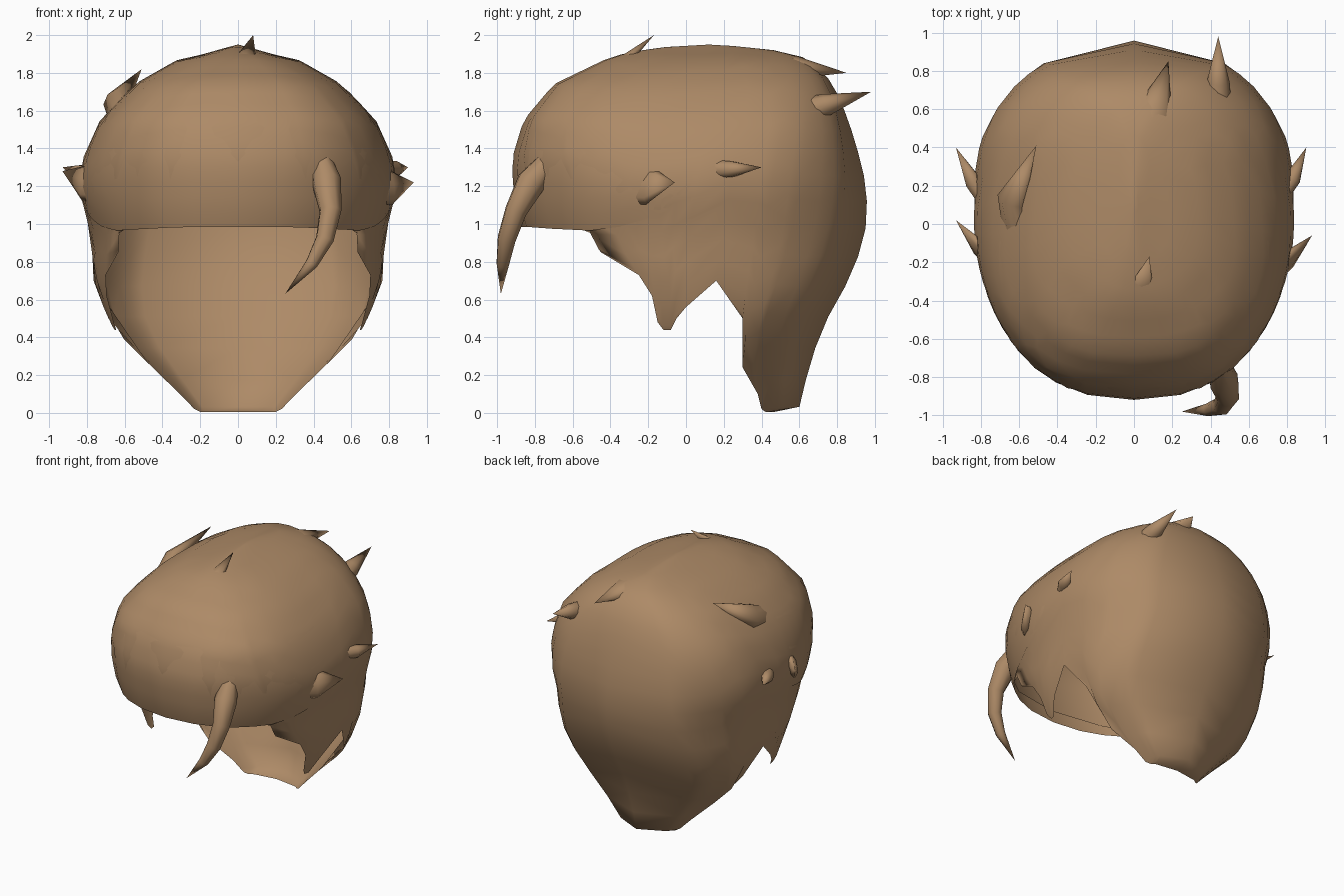
import bpy, bmesh
from math import sin, cos, asin, pi, copysign
from mathutils import Vector

cube = bpy.data.objects.get("Cube")
if cube:
    bpy.data.objects.remove(cube)

brown = bpy.data.materials.new("hair_brown")
brown.use_nodes = True
colour = (0.42, 0.255, 0.135, 1)
brown.diffuse_color = colour
brown.node_tree.nodes["Principled BSDF"].inputs["Base Color"].default_value = colour

# Head sections: height, half width, front y, back y, centre y, roundness
SECTIONS = [
    (0, .22, -.6, .44, .38, .9), (.03, .25, -.6, .6, .3, .9), (.24, .46, -.6, .65, .18, .85),
    (.45, .68, -.6, .72, .15, .83), (.7, .765, -.6, .86, .12, .85),
    (.9, .775, -.82, .94, .12, .88), (.97, .78, -.85, .95, .12, .9),
    (1.05, .81, -.88, .96, .12, .9), (1.2, .845, -.91, .955, .12, .9),
    (1.35, .82, -.92, .92, .12, .84), (1.55, .73, -.86, .86, .12, .74),
    (1.74, .55, -.7, .78, .12, .72), (1.87, .32, -.43, .66, .12, .8),
    (1.905, .16, -.32, .55, .12, .9), (1.935, .06, -.14, .38, .12, 1),
    (1.95, 0, .12, .12, .12, 1)]
TOP = SECTIONS[-1][0]


def section(z):
    for low, high in zip(SECTIONS, SECTIONS[1:]):
        if z <= high[0]:
            f = (z - low[0]) / (high[0] - low[0])
            return [p + (q - p) * f for p, q in zip(low[1:], high[1:])]
    return SECTIONS[-1][1:]


def surface(angle, z, scale=1):
    """Point on the head at an angle (-90 front, 90 back) and height."""
    width, front, back, mid, power = section(z)
    s = sin(angle)
    depth = back - mid if s > 0 else mid - front
    x = width * max(cos(angle), 0) ** power
    y = copysign(abs(s) ** power, s) * depth
    return Vector((x * scale, mid + y * scale, z))


def angle_at(y, z):
    """Angle of the point on the head with a given y and height."""
    width, front, back, mid, power = section(z)
    d = y - mid
    ratio = min(abs(d) / (back - mid if d > 0 else mid - front), 1)
    return asin(copysign(ratio ** (1 / power), d))


def refine(points):
    out = []
    for p, q in zip(points, points[1:]):
        out += [p, tuple((u + v) / 2 for u, v in zip(p, q))]
    return out + [points[-1]]


def finish(name, bm, mirrored=False):
    bmesh.ops.remove_doubles(bm, verts=bm.verts, dist=0.0005)
    bmesh.ops.recalc_face_normals(bm, faces=bm.faces)
    for f in bm.faces:
        f.smooth = True
    mesh = bpy.data.meshes.new(name)
    bm.to_mesh(mesh)
    bm.free()
    mesh.materials.append(brown)
    obj = bpy.data.objects.new(name, mesh)
    bpy.context.collection.objects.link(obj)
    if mirrored:
        mod = obj.modifiers.new("Mirror", 'MIRROR')
        mod.merge_threshold = 0.002


def grid(name, columns):
    bm = bmesh.new()
    verts = [[bm.verts.new(p) for p in col] for col in columns]
    for a, b in zip(verts, verts[1:]):
        for i in range(len(a) - 1):
            bm.faces.new((a[i], b[i], b[i + 1], a[i + 1]))
    finish(name, bm, True)


# Main shell: crown, sideburn and long nape with a turned-in end,
# hung from its lower edge (y, z)
hem = [(-1, 1.08), (-.8, 1.06), (-.65, 1.01), (-.5, .95), (-.45, .85), (-.25, .73),
       (-.18, .62), (-.15, .48), (-.12, .44), (-.08, .44), (-.05, .5), (0, .56),
       (.16, .7), (.3, .5), (.3, .24), (.38, .1), (.4, .02), (.42, .006),
       (.43, .006), (.44, .006), (.7, .005)]
ROWS = 18
steps = [0, .009] + [r / ROWS for r in range(1, ROWS + 1)]
columns = []
for i, (y, z) in enumerate(hem):
    start, end = angle_at(y, z), -pi / 2 + pi * i / (len(hem) - 1)
    columns.append([surface(start + (end - start) * t, z + (TOP - z) * sin(t * pi / 2))
                    for t in steps])
grid("hair_shell", columns)

# Fringe: slightly puffed layer over the forehead
rim = refine([(-1, .985), (-.83, .985), (-.7, .975), (-.5, .965), (-.35, .985),
              (-.2, 1.03), (-.05, 1.09), (.06, 1.18)])
ROWS = 9
columns = []
for i, (y, z) in enumerate(rim):
    angle = angle_at(y, z)
    fade = 1 - (i / (len(rim) - 1)) ** 3
    col = []
    for r in range(ROWS + 1):
        t = r / ROWS
        col.append(surface(angle, z + (1.7 - z) * t, .985 + .03 * fade * (1 - t)))
    columns.append(col)
grid("fringe", columns)


def tuft(name, path, radii, flat=1.0, sides=8):
    """Tapered lock of hair swept along a path to a point."""
    path = [Vector(p) for p in path]
    bm = bmesh.new()
    rings = []
    for i, p in enumerate(path[:-1]):
        along = (path[i + 1] - path[max(i - 1, 0)]).normalized()
        out = Vector((p.x, p.y, p.z - 1)).normalized()
        side = along.cross(out).normalized()
        out = side.cross(along)
        rings.append([bm.verts.new(p + radii[i] * (side * cos(k * 2 * pi / sides)
                      + out * flat * sin(k * 2 * pi / sides))) for k in range(sides)])
    tip = bm.verts.new(path[-1])
    for k in range(sides):
        n = (k + 1) % sides
        for a, b in zip(rings, rings[1:]):
            bm.faces.new((a[k], a[n], b[n], b[k]))
        bm.faces.new((rings[-1][k], rings[-1][n], tip))
    finish(name, bm)


# Loose locks, each rooted inside the shell
tuft("front_lock", [(.42, -.66, 1.42), (.47, -.82, 1.22), (.49, -.9, 1.07), (.46, -.95, .92),
                    (.39, -.97, .79), (.25, -.98, .63)], [.04, .08, .06, .05, .035])
tuft("crown_front_tuft", [(.08, -.62, 1.66), (.03, -.34, 1.85), (.08, -.17, 2)],
     [.1, .07], .5)
tuft("crown_back_tuft", [(.04, .25, 1.84), (.1, .58, 1.83), (.18, .85, 1.8)], [.12, .1], .6)
tuft("back_left_tuft", [(.42, .45, 1.54), (.44, .74, 1.63), (.44, .98, 1.7)], [.1, .06])
tuft("upper_right_tuft", [(-.6, -.1, 1.54), (-.64, .13, 1.65), (-.51, .41, 1.82)],
     [.09, .09], .7)
tuft("side_left_tuft", [(.7, .08, 1.29), (.83, .24, 1.29), (.9, .4, 1.3)], [.06, .045])
tuft("side_right_tuft", [(-.7, .04, 1.25), (-.84, .22, 1.27), (-.93, .4, 1.3)], [.06, .045])
tuft("temple_left_tuft", [(.56, -.4, 1.22), (.8, -.19, 1.2), (.93, -.06, 1.22)],
     [.12, .1], .4)
tuft("temple_right_tuft", [(-.56, -.34, 1.2), (-.8, -.13, 1.22), (-.93, .02, 1.28)],
     [.12, .1], .4)
